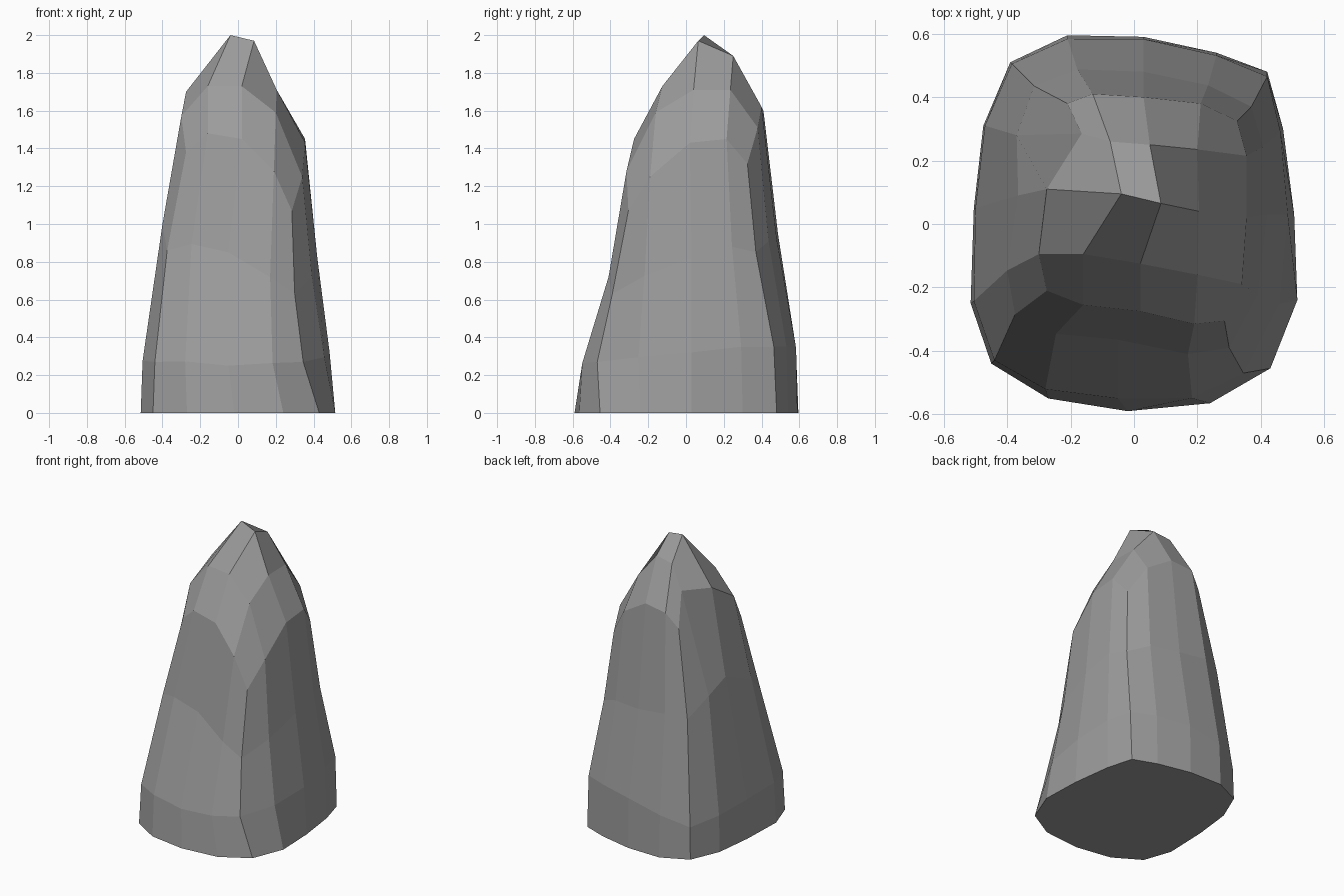
import bpy
import bmesh
from mathutils import Vector

default = bpy.data.objects.get("Cube")
if default:
    bpy.data.objects.remove(default, do_unlink=True)

# Single stone colour
stone = bpy.data.materials.new("grey_stone")
stone.use_nodes = True
colour = (.33, .33, .33, 1)
stone.diffuse_color = colour
shader = next(n for n in stone.node_tree.nodes if n.type == 'BSDF_PRINCIPLED')
shader.inputs["Base Color"].default_value = colour

# Footprint outline, counter-clockwise from the front corner on the -x side
footprint = [
    (-.45, -.44), (-.27, -.55), (-.02, -.59), (.24, -.565),
    (.43, -.455), (.515, -.24), (.505, .03), (.47, .3),
    (.42, .48), (.26, .54), (.03, .59), (-.21, .595),
    (-.39, .51), (-.475, .31), (-.505, .05), (-.515, -.25),
]

# Faceted peak: a grid of points, rows running front to back
peak = [
    [(-.275, -.21, 1.38), (-.16, -.255, 1.48), (.02, -.275, 1.45), (.19, -.315, 1.28), (.285, -.305, 1.07)],
    [(-.3, -.095, 1.57), (-.16, -.095, 1.73), (.02, -.125, 1.73), (.2, -.16, 1.59), (.34, -.19, 1.25)],
    [(-.275, .11, 1.7), (-.04, .095, 2), (.085, .065, 1.97), (.205, .04, 1.71), (.355, .02, 1.43)],
    [(-.165, .285, 1.715), (-.075, .26, 1.87), (.05, .25, 1.89), (.2, .235, 1.71), (.355, .215, 1.45)],
    [(-.21, .38, 1.5), (-.13, .41, 1.6), (.03, .4, 1.62), (.21, .38, 1.51), (.325, .325, 1.32)],
]

# Points that pull the two middle rings off the straight slope
lower_pulls = {
    0: (-.44, -.43, .27), 2: (-.05, -.55, .25), 4: (.345, -.47, .27),
    6: (.485, .03, .32), 8: (.42, .465, .35), 10: (.03, .583, .34),
    12: (-.385, .505, .22), 13: (-.47, .31, .25), 14: (-.5, .05, .27),
}
upper_pulls = {
    0: (-.375, -.285, .86), 2: (-.05, -.365, .85), 3: (.17, -.41, .72),
    4: (.3, -.39, .63), 6: (.42, .03, .82), 8: (.37, .37, .85),
    10: (.03, .48, .92), 12: (-.315, .435, .92), 13: (-.37, .28, 1.04),
    14: (-.365, .09, 1.1),
}


def border(grid):
    """Outer loop of a square grid, in the same order as the footprint."""
    front = grid[0]
    right = [row[-1] for row in grid[1:]]
    back = grid[-1][-2::-1]
    left = [row[0] for row in grid[-2:0:-1]]
    return front + right + back + left


def middle_ring(bottom, top, t, pulls):
    """Blend two loops, then ease the pulls across the points between them."""
    count = len(bottom)
    straight = [a.lerp(b, t) for a, b in zip(bottom, top)]
    shift = {i: Vector(p) - straight[i] for i, p in pulls.items()}
    keys = sorted(shift)
    ring = []
    for i, point in enumerate(straight):
        before = max(k for k in keys if k <= i)
        after = min((k for k in keys if k > i), default=count)
        blend = (i - before) / (after - before)
        ring.append(point + shift[before].lerp(shift[after % count], blend))
    return ring


bm = bmesh.new()

# Peak surface
grid = [[bm.verts.new(p) for p in row] for row in peak]
for near, far in zip(grid, grid[1:]):
    for j in range(len(near) - 1):
        bm.faces.new((near[j], near[j + 1], far[j + 1], far[j]))

# Body walls from the ground up to the rim of the peak
rim = border(grid)
ground = [Vector((x, y, 0)) for x, y in footprint]
rim_points = [v.co.copy() for v in rim]
lower = middle_ring(ground, rim_points, .2, lower_pulls)
upper = middle_ring(ground, rim_points, .6, upper_pulls)
loops = [[bm.verts.new(p) for p in ring] for ring in (ground, lower, upper)]
loops.append(rim)
for low, high in zip(loops, loops[1:]):
    for i in range(len(low)):
        k = (i + 1) % len(low)
        bm.faces.new((low[i], low[k], high[k], high[i]))

# Flat underside
bm.faces.new(loops[0][::-1])
bmesh.ops.recalc_face_normals(bm, faces=bm.faces)

mesh = bpy.data.meshes.new("rock_spire")
bm.to_mesh(mesh)
bm.free()
mesh.materials.append(stone)
rock = bpy.data.objects.new("rock_spire", mesh)
bpy.context.collection.objects.link(rock)
